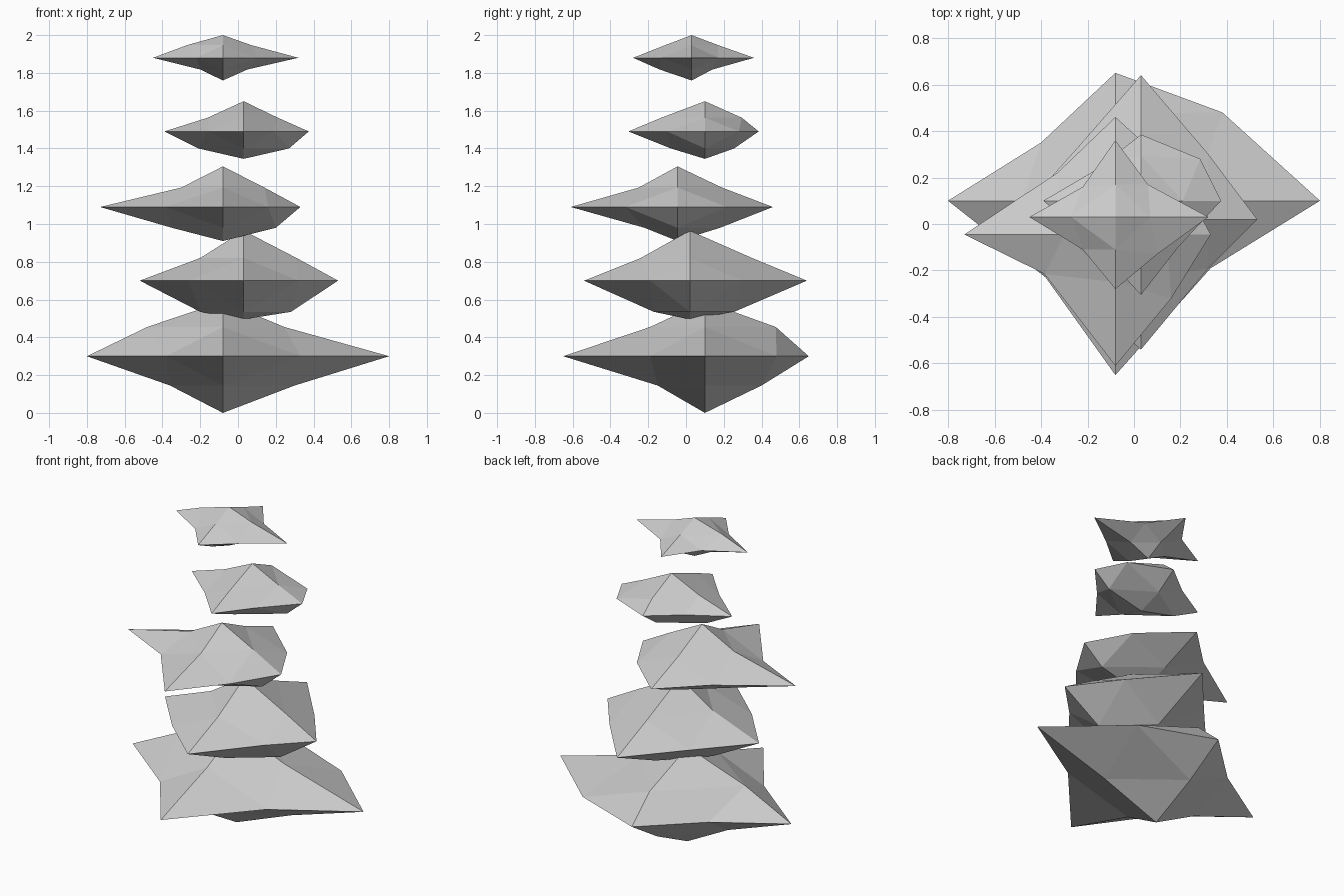
import bpy, bmesh

if "Cube" in bpy.data.objects:
    bpy.data.objects.remove(bpy.data.objects["Cube"])


def crystal(name, centre, xt, yt, zt, zmid, xmid, ymid, ring):
    """Octahedron with each edge split once; all split points lie in the axis planes.
    xt, yt, zt: (low, high) tips; zmid: heights of lower and upper splits;
    xmid, ymid: split positions (below-low, below-high, above-low, above-high);
    ring: equator splits for (-x-y), (+x-y), (-x+y), (+x+y)."""
    cx, cy, cz = centre
    bm = bmesh.new()
    X = [bm.verts.new((x, cy, cz)) for x in xt]
    Y = [bm.verts.new((cx, y, cz)) for y in yt]
    Z = [bm.verts.new((cx, cy, z)) for z in zt]
    XZ = [bm.verts.new((xmid[i], cy, zmid[i // 2])) for i in range(4)]
    YZ = [bm.verts.new((cx, ymid[i], zmid[i // 2])) for i in range(4)]
    XY = [bm.verts.new((x, y, cz)) for x, y in ring]
    # eight octants, four triangles each
    for k in range(2):
        for j in range(2):
            for i in range(2):
                a, b, c = XY[2 * j + i], YZ[2 * k + j], XZ[2 * k + i]
                for tri in ((X[i], a, c), (Y[j], b, a), (Z[k], c, b), (a, b, c)):
                    bm.faces.new(tri if (i + j + k) % 2 else tri[::-1])
    bmesh.ops.recalc_face_normals(bm, faces=bm.faces)
    mesh = bpy.data.meshes.new(name)
    bm.to_mesh(mesh)
    bm.free()
    bpy.context.collection.objects.link(bpy.data.objects.new(name, mesh))


# Stack of five rough stones, bottom to top
crystal("stone_bottom", (-.08, .1, .30), (-.8, .8), (-.65, .65), (0, .59), (.145, .455),
        (-.36, .30, -.48, .245), (-.15, .40, -.19, .475),
        ((-.38, -.23), (.33, -.19), (-.40, .35), (.38, .48)))
crystal("stone_lower", (.03, .02, .70), (-.52, .53), (-.54, .64), (.495, .965), (.535, .82),
        (-.20, .28, -.20, .31), (-.17, .255, -.24, .35),
        ((-.26, -.28), (.32, -.19), (-.25, .32), (.32, .30)))
crystal("stone_middle", (-.08, -.045, 1.09), (-.73, .33), (-.61, .46), (.91, 1.305), (.98, 1.193),
        (-.35, .20, -.30, .14), (-.22, .18, -.25, .19),
        ((-.385, -.215), (.16, -.32), (-.33, .22), (.19, .215)))
crystal("stone_upper", (.03, .1, 1.49), (-.39, .375), (-.305, .385), (1.345, 1.65), (1.40, 1.563),
        (-.21, .27, -.16, .21), (-.08, .255, -.13, .295),
        ((-.16, -.10), (.19, -.10), (-.16, .235), (.285, .28)))
crystal("stone_top", (-.08, .03, 1.88), (-.45, .32), (-.28, .36), (1.76, 2.0), (1.818, 1.947),
        (-.20, .05, -.27, .07), (-.14, .14, -.11, .17),
        ((-.22, -.11), (.10, -.13), (-.22, .16), (.06, .17)))
